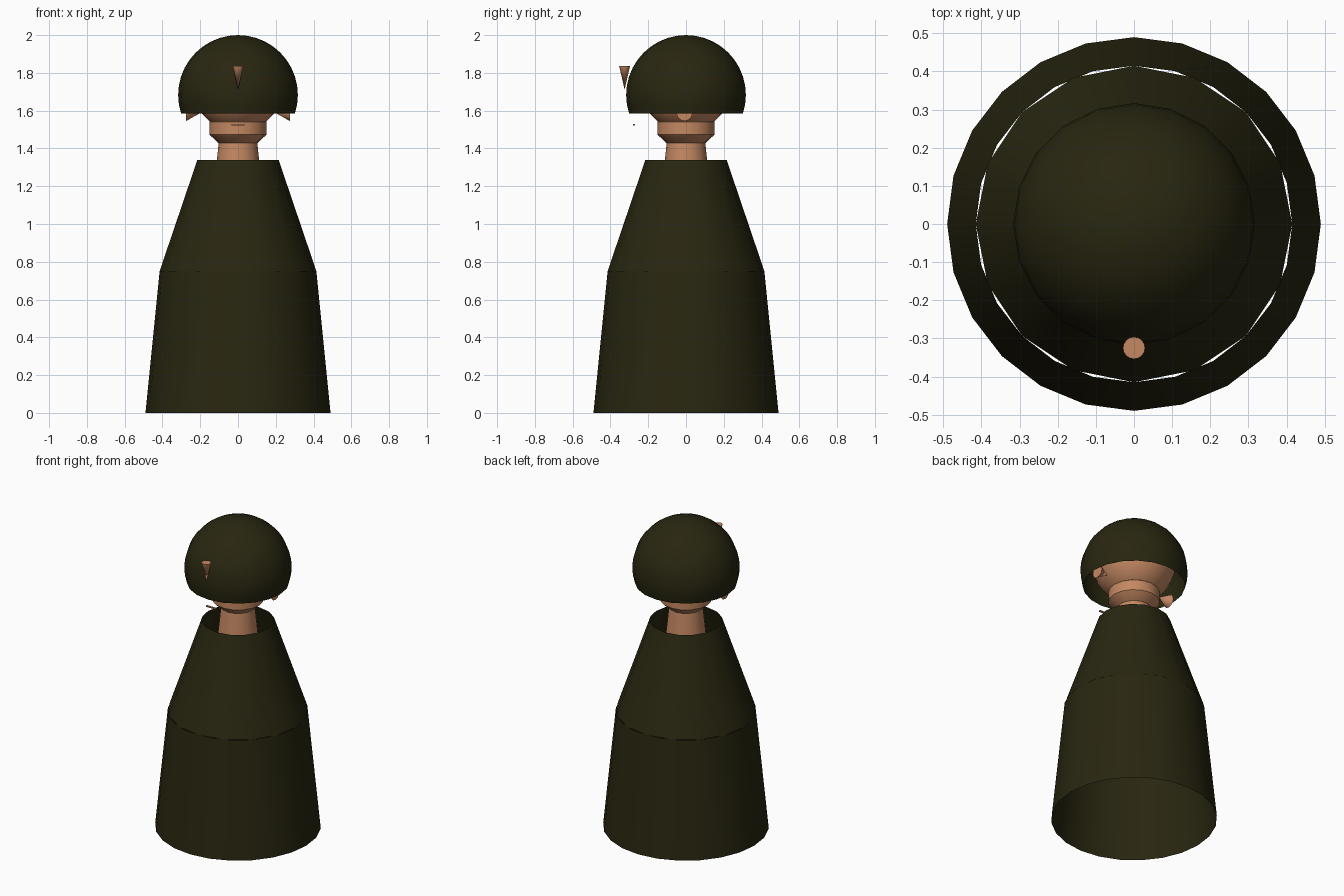
import bpy, bmesh, math
from mathutils import Matrix

if "Cube" in bpy.data.objects:
    bpy.data.objects.remove(bpy.data.objects["Cube"])


def material(name, rgb):
    m = bpy.data.materials.new(name)
    m.diffuse_color = (*rgb, 1)
    m.use_nodes = True
    m.node_tree.nodes["Principled BSDF"].inputs["Base Color"].default_value = m.diffuse_color
    return m


olive = material("dark olive", (0.0215, 0.0195, 0.0052))
skin = material("warm skin", (0.55, 0.246, 0.122))


def lathe(name, profile, sides, mat, matrix=Matrix(), smooth=True):
    """Revolve (radius, z) points around z; zero radius makes a pole."""
    bm = bmesh.new()
    rings = []
    for r, z in profile:
        n = 1 if r == 0 else sides
        rings.append([bm.verts.new((r * math.cos(2 * math.pi * i / sides),
                                    r * math.sin(2 * math.pi * i / sides), z))
                      for i in range(n)])
    for a, b in zip(rings, rings[1:]):
        for i in range(sides):
            j = (i + 1) % sides
            quad = [a[i % len(a)], a[j % len(a)], b[j % len(b)], b[i % len(b)]]
            bm.faces.new(list(dict.fromkeys(quad)))
    for f in bm.faces:
        f.smooth = smooth
    bm.transform(matrix)
    return finish(name, bm, mat)


def finish(name, bm, mat):
    me = bpy.data.meshes.new(name)
    bm.to_mesh(me)
    bm.free()
    me.materials.append(mat)
    ob = bpy.data.objects.new(name, me)
    bpy.context.collection.objects.link(ob)
    return ob


def arc(radius, height, centre, start, end, steps):
    """Profile of an ellipsoid, angles in degrees measured up from the bottom pole."""
    pts = []
    for i in range(steps + 1):
        t = math.radians(start + (end - start) * i / steps)
        r = radius * math.sin(t)
        pts.append((0 if r < 1e-5 else r, centre - height * math.cos(t)))
    return pts


# Robe: two open tapered tubes
lathe("robe_skirt", [(0.49, 0), (0.415, 0.75)], 24, olive)
lathe("robe_top", [(0.415, 0.75), (0.215, 1.34)], 16, olive)

# Neck, jaw and head
lathe("neck", [(0, 1.26), (0.12, 1.26), (0.10, 1.45), (0, 1.45)], 16, skin)
lathe("jaw", arc(0.16, 0.107, 1.507, 0, 180, 5), 16, skin)
lathe("head", arc(0.245, 0.245, 1.737, 0, 180, 14), 20, skin)

# Open dome of hair
lathe("hair_dome", arc(0.317, 0.317, 1.683, 72, 180, 12), 20, olive)

# Nose: small cone pointing down
cone = [(0, 0), (0.029, 0.125), (0, 0.125)]
nose = lathe("nose", cone, 16, skin, Matrix.Translation((0, -0.325, 1.712)), False)

# Ears: cones with their tips pointing inwards
for side, label in ((1, "left"), (-1, "right")):
    lathe(label + "_ear", [(0, 0), (0.042, 0.075), (0, 0.075)], 12, skin,
          Matrix.Translation((side * 0.2, -0.008, 1.587))
          @ Matrix.Rotation(side * math.pi / 2, 4, 'Y'), False)

# Mouth: thin bar in front of the jaw
bm = bmesh.new()
bmesh.ops.create_cube(bm, size=1, matrix=Matrix.Translation((0, -0.275, 1.526))
                      @ Matrix.Diagonal((0.07, 0.01, 0.008, 1)))
finish("mouth", bm, skin)

# Smooth round parts while keeping hard edges
bpy.ops.object.select_all(action='DESELECT')
for ob in bpy.context.collection.objects:
    if ob.name != "mouth":
        ob.select_set(True)
        bpy.context.view_layer.objects.active = ob
bpy.ops.object.shade_smooth_by_angle(angle=math.radians(35))
